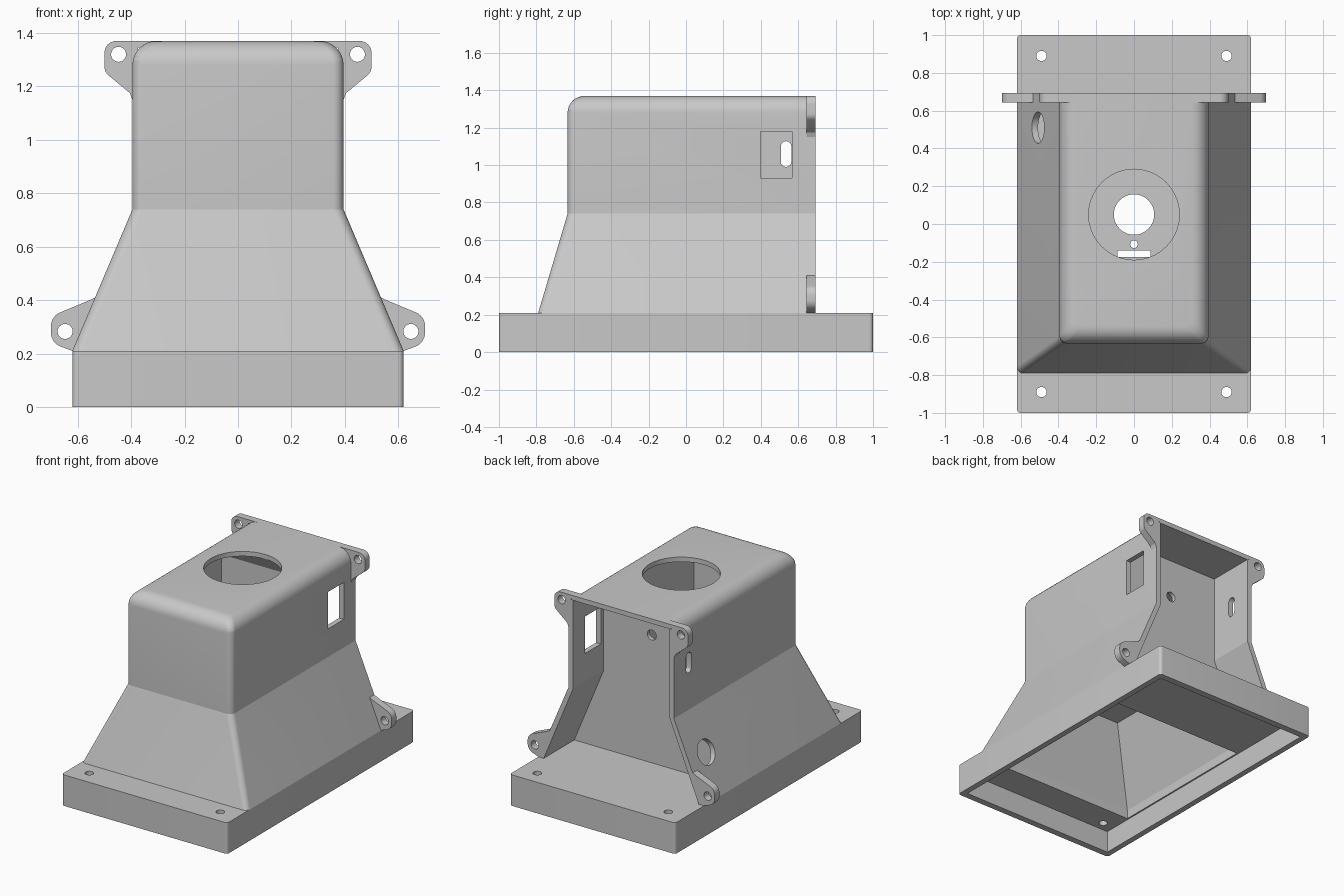
import bpy, bmesh, math
from mathutils import Vector, Matrix

cube = bpy.data.objects.get("Cube")
if cube:
    bpy.data.objects.remove(cube, do_unlink=True)

grey = bpy.data.materials.new("light grey plastic")
grey.use_nodes = True
COLOR = (0.58, 0.58, 0.58, 1)
grey.diffuse_color = COLOR
grey.node_tree.nodes["Principled BSDF"].inputs["Base Color"].default_value = COLOR


def finish(bm, name):
    bmesh.ops.recalc_face_normals(bm, faces=bm.faces)
    mesh = bpy.data.meshes.new(name)
    bm.to_mesh(mesh)
    bm.free()
    mesh.materials.append(grey)
    ob = bpy.data.objects.new(name, mesh)
    bpy.context.collection.objects.link(ob)
    return ob


def loft(name, rings):
    """Closed solid through rings of equal point count."""
    bm = bmesh.new()
    loops = [[bm.verts.new(p) for p in ring] for ring in rings]
    for a, b in zip(loops, loops[1:]):
        for i in range(len(a)):
            j = (i + 1) % len(a)
            bm.faces.new((a[i], a[j], b[j], b[i]))
    bm.faces.new(loops[0][::-1])
    bm.faces.new(loops[-1])
    return finish(bm, name)


def arc(cx, cy, r, start, end, n=8):
    angles = [math.radians(start + (end - start) * i / n) for i in range(n + 1)]
    return [(cx + r * math.cos(a), cy + r * math.sin(a)) for a in angles]


def section(w, front, back, z, r=0):
    """Rectangle with square back corners and optionally rounded front ones."""
    if r:
        pts = arc(-w + r, front + r, r, 180, 270) + arc(w - r, front + r, r, 270, 360)
    else:
        pts = [(-w, front), (w, front)]
    return [(x, y, z) for x, y in pts + [(w, back), (-w, back)]]


def box(name, x0, x1, y0, y1, z0, z1):
    return loft(name, [[(x0, y0, z), (x1, y0, z), (x1, y1, z), (x0, y1, z)] for z in (z0, z1)])


def cylinder(center, r, depth, axis):
    bm = bmesh.new()
    rot = Vector(axis).to_track_quat('Z', 'Y').to_matrix().to_4x4()
    bmesh.ops.create_cone(bm, cap_ends=True, segments=40, radius1=r, radius2=r,
                          depth=depth, matrix=Matrix.Translation(center) @ rot)
    return finish(bm, "cutter")


def plate(name, outline, y0, y1):
    """Outline in x and z, extruded along y."""
    return loft(name, [[(x, y, z) for x, z in outline] for y in (y0, y1)])


def cut(ob, cutters):
    for c in cutters:
        c.hide_render = True
        m = ob.modifiers.new("cut", 'BOOLEAN')
        m.operation, m.solver, m.object = 'DIFFERENCE', 'EXACT', c
    bpy.context.view_layer.update()
    dg = bpy.context.evaluated_depsgraph_get()
    mesh = bpy.data.meshes.new_from_object(ob.evaluated_get(dg))
    ob.modifiers.clear()
    ob.data = mesh
    for c in cutters:
        bpy.data.objects.remove(c, do_unlink=True)


def smooth(ob):
    ob.data.shade_smooth()
    ob.data.set_sharp_from_angle(angle=math.radians(13))


BASE_Z, KINK, TOP, BACK = 0.21, 0.74, 1.37, 0.693
LOW, UP = 0.62, 0.395          # outer half widths
LOW_IN, UP_IN = 0.58, 0.36     # inner half widths
WALL_F, WALL_B = 0.338, 0.366  # partition faces
FLOOR, CEILING = 0.15, 1.338   # undersides of base plate and roof
SHELF_B, SHELF_T = 0.715, 0.75
Z, Y = (0, 0, 1), (0, 1, 0)

# Base tray, open underneath
r = 0.02
outline = []
for sx, sy, a in ((1, 1, 0), (-1, 1, 90), (-1, -1, 180), (1, -1, 270)):
    outline += arc(sx * (LOW - r), sy * (1 - r), r, a, a + 90, 8)
base = loft("base_tray", [[(x, y, z) for x, y in outline] for z in (0, BASE_Z)])
cut(base, [box("cutter", -LOW_IN, LOW_IN, -0.955, 0.955, -0.1, FLOOR)])
cut(base, [box("cutter", 0.01 - LOW_IN, LOW_IN - 0.01, -0.745, WALL_F, 0.1, 0.3)]
    + [cylinder((sx * 0.49, sy * 0.89, BASE_Z), 0.027, 0.2, Z)
       for sx in (1, -1) for sy in (1, -1)])

# Flared housing with rounded top edges
fil = 0.09
rings = [section(LOW, -0.79, BACK, BASE_Z, 0.035), section(UP, -0.633, BACK, KINK, 0.04)]
for i in range(9):
    a = math.radians(90 * i / 8)
    d = fil * (1 - math.cos(a))
    rings.append(section(UP - d, -0.633 + d, BACK, TOP - fil + fil * math.sin(a), 0.04))
body = loft("housing", rings)

# Lower chamber, upper chamber above a shelf, and open rear bay
t = (SHELF_B - BASE_Z) / (KINK - BASE_Z)
lower = loft("cutter", [section(LOW_IN - 0.01, -0.745, WALL_F, 0.1),
                        section(LOW_IN - 0.01, -0.745, WALL_F, BASE_Z),
                        section(LOW_IN + t * (UP_IN - LOW_IN), -0.745 + t * 0.147, WALL_F, SHELF_B)])
upper = loft("cutter", [section(UP_IN, -0.598, WALL_F, SHELF_T),
                        section(UP_IN, -0.598, WALL_F, 1.255),
                        section(UP_IN, -0.598, 0.293, CEILING)])
rear = loft("cutter", [section(LOW_IN, WALL_B, 0.9, 0.1),
                       section(LOW_IN, WALL_B, 0.9, BASE_Z),
                       section(UP_IN, WALL_B, 0.9, KINK),
                       section(UP_IN, WALL_B, 0.9, CEILING)])
cut(body, [lower, upper, rear])

# Openings in the roof, shelf, partition and side walls
slot = [(y, z) for y, z in arc(0.535, 1.1, 0.028, 0, 180) + arc(0.535, 1.018, 0.028, 180, 360)]
slot_cutter = loft("cutter", [[(x, y, z) for y, z in slot] for x in (-0.5, -0.3)])
cut(body, [
    cylinder((0, 0.05, 1.4), 0.24, 0.2, Z),
    cylinder((0, 0.05, 0.73), 0.107, 0.2, Z),
    cylinder((0, -0.107, 0.73), 0.02, 0.2, Z),
    box("cutter", -0.087, 0.087, -0.175, -0.14, 0.65, 0.82),
    cylinder((0, 0.35, 1.075), 0.034, 0.2, Y),
    cylinder((-0.508, 0.51, 0.474), 0.083, 0.2, (-0.53, 0, 0.225)),
    box("cutter", 0.3, 0.5, 0.397, 0.567, 0.93, 1.18),
    slot_cutter,
])

# Mounting lugs around the rear opening
upper_lug = ([(0.30, 1.345), (0.375, 1.345), (0.375, 1.14), (0.395, 1.15), (0.405, 1.175)]
             + arc(0.455, 1.275, 0.045, -45, 0, 6) + arc(0.455, 1.325, 0.045, 0, 90)
             + [(0.30, TOP)])
lower_lug = ([(0.505, 0.41), (0.59, BASE_Z), (0.62, BASE_Z)]
             + arc(0.645, 0.278, 0.055, -66, 0, 6) + arc(0.645, 0.303, 0.055, 0, 66, 6)
             + [(0.56, 0.398), (0.535, 0.41)])
lugs = []
for side, s in (("left", 1), ("right", -1)):
    for level, shape, hole in (("upper", upper_lug, (0.447, 1.32)),
                               ("lower", lower_lug, (0.647, 0.283))):
        lug = plate(f"{level}_{side}_lug", [(s * x, z) for x, z in shape], 0.643, BACK)
        cut(lug, [cylinder((s * hole[0], 0.665, hole[1]), 0.028, 0.2, Y)])
        lugs.append(lug)

for ob in [base, body] + lugs:
    smooth(ob)
